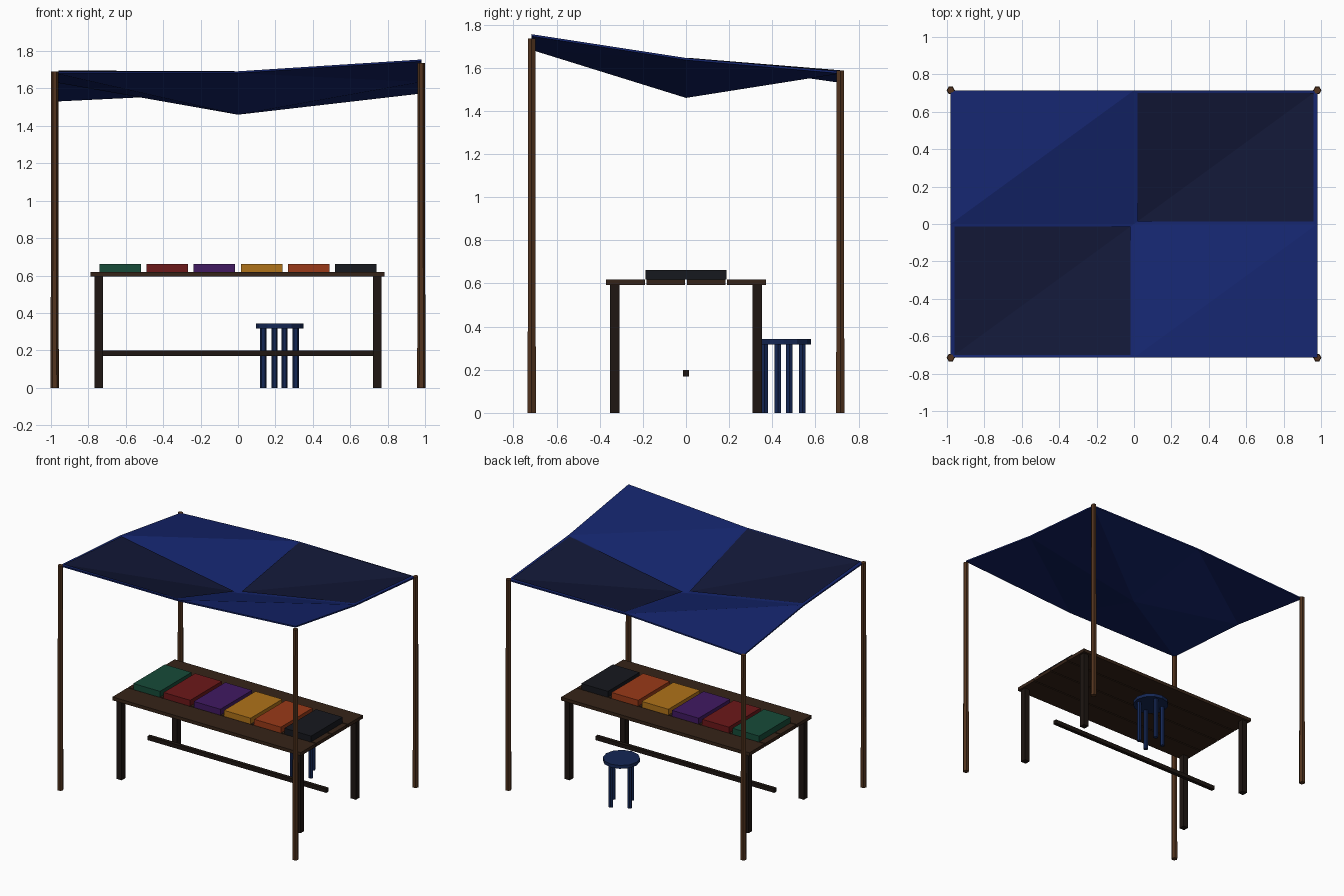
import bpy
import math

if "Cube" in bpy.data.objects:
    bpy.data.objects.remove(bpy.data.objects["Cube"])


def material(name, rgb):
    m = bpy.data.materials.new(name)
    m.diffuse_color = (*rgb, 1)
    m.use_nodes = True
    m.node_tree.nodes["Principled BSDF"].inputs["Base Color"].default_value = m.diffuse_color
    return m


TABLE_WOOD = material("table_wood", (.036, .017, .009))
DARK_WOOD = material("dark_wood", (.013, .008, .006))
POLE_WOOD = material("pole_wood", (.085, .034, .013))
BLUE = material("blue_cloth", (.007, .018, .15))
PATCH = material("dark_cloth", (.006, .009, .038))
STOOL = material("stool_paint", (.007, .02, .09))


def mesh(name, verts, faces, mat):
    me = bpy.data.meshes.new(name)
    me.from_pydata(verts, [], faces)
    me.materials.append(mat)
    ob = bpy.data.objects.new(name, me)
    bpy.context.collection.objects.link(ob)
    return ob


def box(name, center, size, mat):
    bpy.ops.mesh.primitive_cube_add(size=1, location=center)
    ob = bpy.context.object
    ob.name = name
    ob.scale = size
    ob.data.materials.append(mat)


def rod(name, x, y, z0, z1, r0, r1, sides, mat):
    bpy.ops.mesh.primitive_cone_add(vertices=sides, radius1=r0, radius2=r1, depth=z1 - z0,
                                    location=(x, y, (z0 + z1) / 2),
                                    rotation=(0, 0, math.pi / 6))
    ob = bpy.context.object
    ob.name = name
    ob.data.materials.append(mat)


# Canopy poles
for name, x, y, h in (("front_left", -.98, -.715, 1.692), ("front_right", .98, -.715, 1.735),
                      ("back_left", -.98, .715, 1.542), ("back_right", .98, .715, 1.587)):
    rod(name + "_pole", x, y, 0, h, .022, .019, 6, POLE_WOOD)

# Sagging canopy: heights on a 3 x 3 grid, front row first
XS, YS, THICK = (-.98, 0, .98), (-.715, 0, .715), .01
Z = ((1.692, 1.692, 1.755), (1.643, 1.47, 1.645), (1.54, 1.588, 1.583))
top = [(XS[i], YS[j], Z[j][i]) for j in range(3) for i in range(3)]
quads = [(3 * j + i, 3 * j + i + 1, 3 * j + i + 4, 3 * j + i + 3)
         for j in range(2) for i in range(2)]
tris = [t for a, b, c, d in quads for t in ((a, b, c), (a, c, d))]
rim = [0, 1, 2, 5, 8, 7, 6, 3]
under = [(x, y, z - THICK) for x, y, z in top]
faces = tris + [(c + 9, b + 9, a + 9) for a, b, c in tris]
faces += [(b, a, a + 9, b + 9) for a, b in zip(rim, rim[1:] + rim[:1])]
mesh("canopy", top + under, faces, BLUE)


# Dark patches laid over two opposite quarters of the canopy
def patch(name, i, j):
    verts = []
    for u, v in ((.02, .02), (.98, .02), (.98, .98), (.02, .98)):
        z = ((Z[j][i] * (1 - u) + Z[j][i + 1] * u) * (1 - v)
             + (Z[j + 1][i] * (1 - u) + Z[j + 1][i + 1] * u) * v)
        verts.append((XS[i] + .98 * u, YS[j] + .715 * v, z + .005))
    mesh(name, verts, [(0, 1, 2), (0, 2, 3)], PATCH)


patch("front_left_patch", 0, 0)
patch("back_right_patch", 1, 1)

# Table: four planks, four legs, one long stretcher
for k in range(4):
    box(f"table_plank_{k + 1}", (-.003, (k - 1.5) * .187, .606), (1.57, .179, .025), TABLE_WOOD)
for sx, side in ((-1, "left"), (1, "right")):
    for sy, end in ((-1, "front"), (1, "back")):
        box(f"table_{end}_{side}_leg", (sx * .745, sy * .33, .298), (.044, .044, .596), DARK_WOOD)
box("table_stretcher", (0, 0, .184), (1.49, .028, .03), DARK_WOOD)

# Folded goods on the table
COLORS = (("green", (.008, .07, .04)), ("red", (.15, .009, .01)), ("purple", (.052, .01, .12)),
          ("yellow", (.43, .17, .01)), ("orange", (.32, .042, .009)), ("black", (.008, .009, .013)))
for k, (name, rgb) in enumerate(COLORS):
    box(name + "_cloth_stack", ((k - 2.5) * .252, 0, .64), (.222, .376, .045),
        material(name + "_goods", rgb))

# Stool behind the table
SX, SY = .222, .452
rod("stool_seat", SX, SY, .318, .343, .127, .127, 12, STOOL)
for k in range(4):
    a = math.radians(73 + 90 * k)
    rod(f"stool_leg_{k + 1}", SX + .091 * math.cos(a), SY + .091 * math.sin(a),
        0, .32, .017, .017, 6, STOOL)
